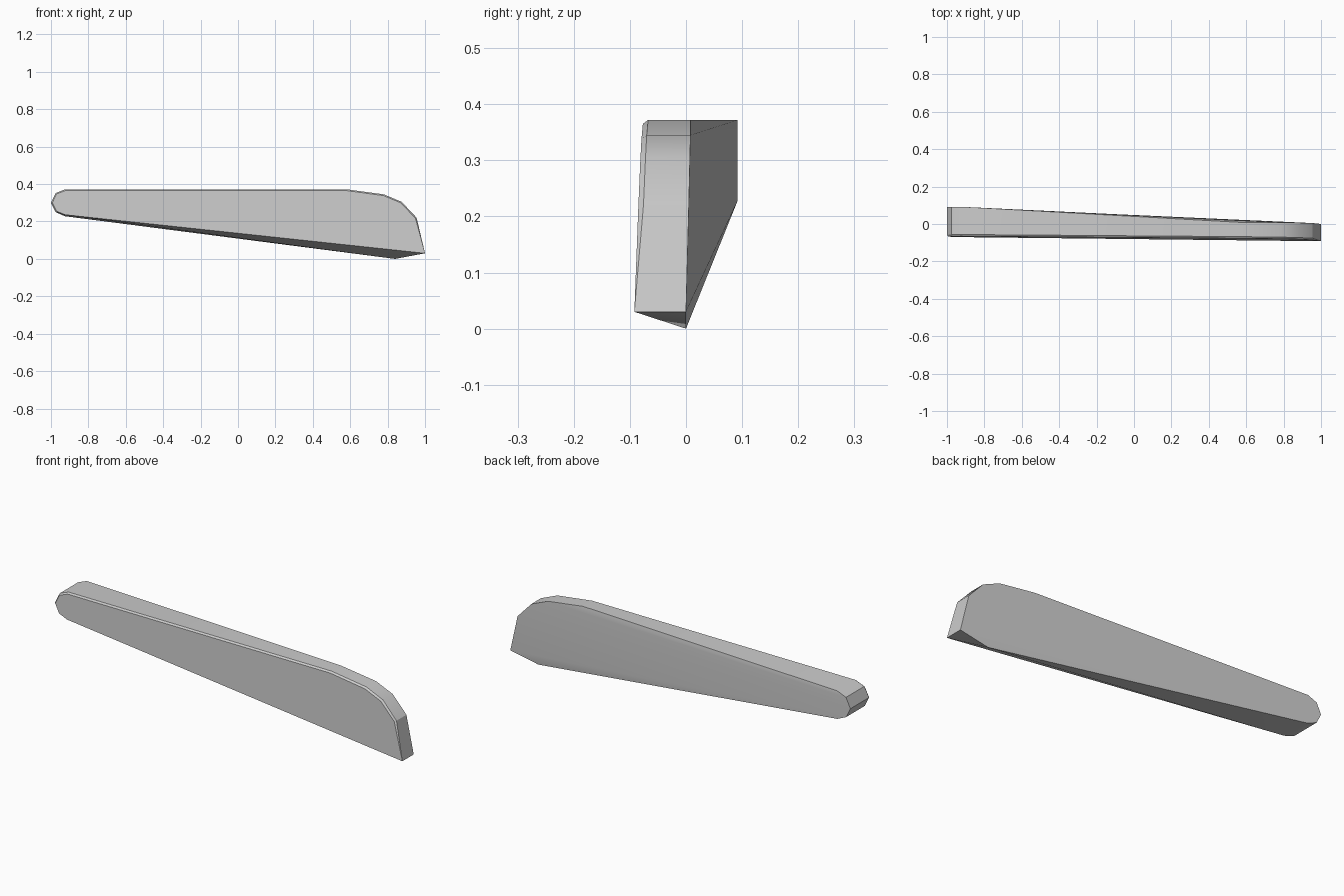
import bpy, bmesh, math
from mathutils import Vector

cube = bpy.data.objects.get("Cube")
if cube:
    bpy.data.objects.remove(cube, do_unlink=True)

grey = bpy.data.materials.new("plain grey")
grey.use_nodes = True
colour = (0.6, 0.6, 0.6, 1)
grey.diffuse_color = colour
grey.node_tree.nodes["Principled BSDF"].inputs["Base Color"].default_value = colour

# Outline in x, z plus back depth: blunt narrow tip, then the curved wide end
tip = [(-.925, .372, .092), (-.975, .352, .092), (-1, .3, .092),
       (-.975, .25, .092), (-.925, .228, .092)]
heel = [(.58, .372, .008), (.78, .345, .008), (.875, .305, .007),
        (.955, .22, .005), (1, .03, 0)]
keel = (.84, 0, 0)


def front_y(x, z):
    """Depth of the gently tilted front plane."""
    return -.0855 - .0076 * x + .0357 * z


bm = bmesh.new()
n = len(tip)

# Back rim
back_tip = [bm.verts.new((x, y, z)) for x, z, y in tip]
back_heel = [bm.verts.new((x, y, z)) for x, z, y in heel]
back_keel = bm.verts.new((keel[0], keel[2], keel[1]))

# Front outline, running round the tip and back up the heel
outline = [Vector((x, z)) for x, z, y in tip + heel[::-1]]
outline[n - 1].y += .008
count = len(outline)
rim, face = [], []
for i, p in enumerate(outline):
    a = (p - outline[i - 1]).normalized()
    b = (outline[(i + 1) % count] - p).normalized()
    tangent = (a + b).normalized()
    inward = Vector((-tangent.y, tangent.x))
    width = 0 if i in (n - 1, n) else .007
    q = p + inward * width
    face.append(bm.verts.new((q.x, front_y(*q), q.y)))
    rim.append(bm.verts.new((p.x, front_y(*p) + width * 1.3, p.y)) if width else face[-1])

# Front face and its narrow bevel
bm.faces.new(face)
back = back_tip + back_heel[::-1]
for i in range(count):
    j = (i + 1) % count
    ring = list(dict.fromkeys((face[i], face[j], rim[j], rim[i])))
    if len(ring) > 2:
        bm.faces.new(ring)
    # Edge walls
    if i != n - 1:
        bm.faces.new((rim[i], rim[j], back[j], back[i]))

# Underside with its raised heel corner
bm.faces.new((rim[n - 1], rim[n], back_keel, back_tip[-1]))
bm.faces.new((rim[n], back_heel[-1], back_keel))

# Back surface as softly twisted strips from tip to heel
for i in range(n - 1):
    bm.faces.new((back_tip[i], back_tip[i + 1], back_heel[i + 1], back_heel[i]))
bm.faces.new((back_tip[-1], back_keel, back_heel[-1]))

bmesh.ops.recalc_face_normals(bm, faces=bm.faces)
mesh = bpy.data.meshes.new("tapered_blade")
bm.to_mesh(mesh)
bm.free()
mesh.materials.append(grey)
blade = bpy.data.objects.new("tapered_blade", mesh)
bpy.context.collection.objects.link(blade)

# Smooth the broad surfaces and keep the corners crisp
bpy.ops.object.select_all(action="DESELECT")
blade.select_set(True)
bpy.context.view_layer.objects.active = blade
bpy.ops.object.shade_smooth_by_angle(angle=math.radians(25))
